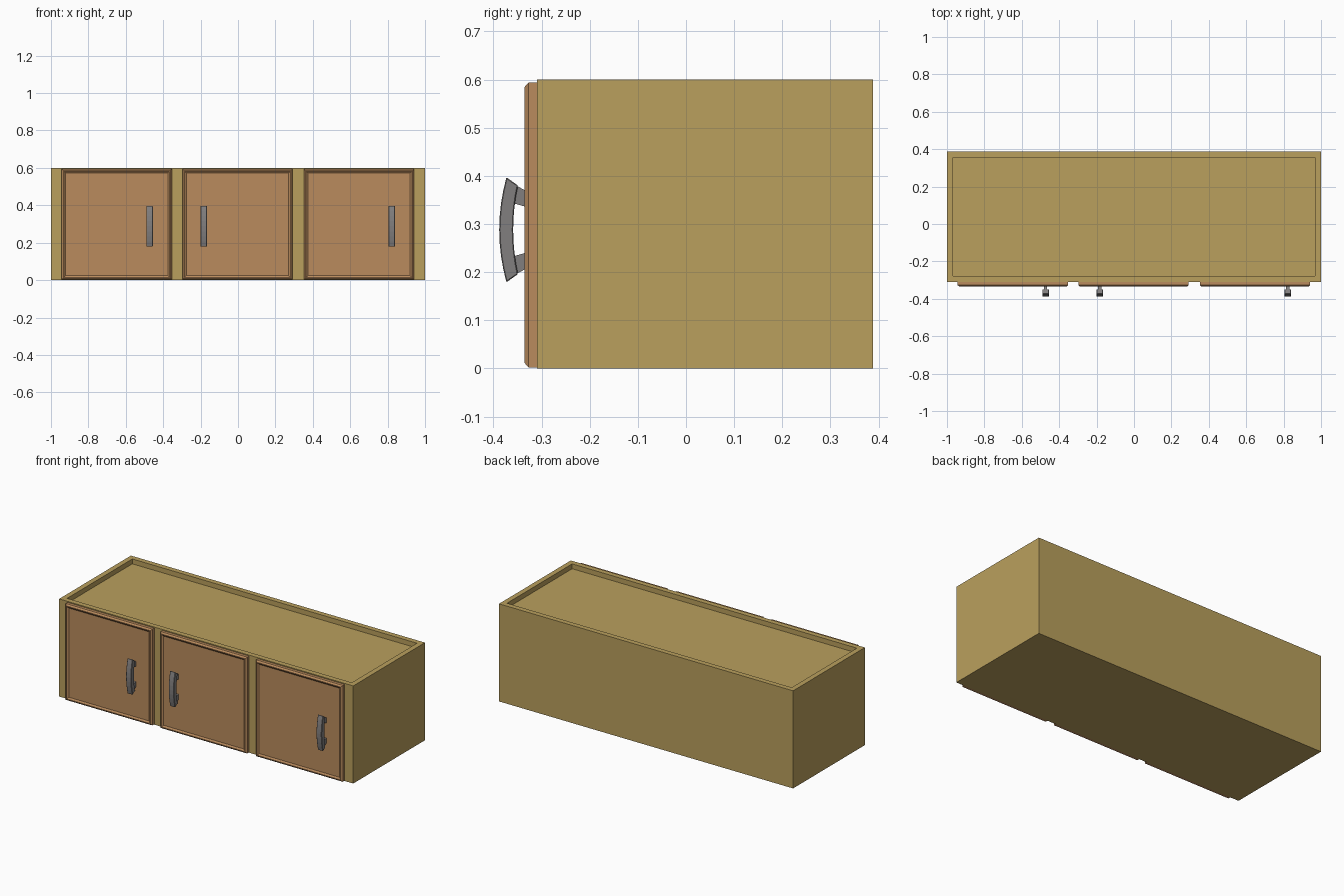
import bpy, bmesh
from mathutils import Vector

if "Cube" in bpy.data.objects:
    bpy.data.objects.remove(bpy.data.objects["Cube"])


def material(name, color):
    m = bpy.data.materials.new(name)
    m.diffuse_color = (*color, 1)
    m.use_nodes = True
    m.node_tree.nodes["Principled BSDF"].inputs["Base Color"].default_value = m.diffuse_color
    return m


WOOD = material("light_wood", (0.49, 0.35, 0.11))
DOOR = material("door_wood", (0.49, 0.26, 0.11))
METAL = material("dark_metal", (0.22, 0.21, 0.21))


def finish(bm, name, mat):
    bmesh.ops.recalc_face_normals(bm, faces=bm.faces[:])
    me = bpy.data.meshes.new(name)
    bm.to_mesh(me)
    bm.free()
    me.materials.append(mat)
    ob = bpy.data.objects.new(name, me)
    bpy.context.collection.objects.link(ob)
    return ob


def loft(rings, name, mat):
    """Bridge equal-length closed rings and cap both ends."""
    bm = bmesh.new()
    loops = [[bm.verts.new(p) for p in r] for r in rings]
    n = len(loops[0])
    for a, b in zip(loops, loops[1:]):
        for i in range(n):
            j = (i + 1) % n
            bm.faces.new((a[i], a[j], b[j], b[i]))
    bm.faces.new(loops[0])
    bm.faces.new(loops[-1])
    return finish(bm, name, mat)


def prism(profile, cx, width, name, mat):
    """Extrude a (y, z) profile along x."""
    return loft([[Vector((cx + s * width / 2, y, z)) for y, z in profile]
                 for s in (-1, 1)], name, mat)


# Cabinet body with a sunken top panel
X, Y0, Y1, H, RIM = 1.0, -0.309, 0.388, 0.6, 0.032


def body_ring(z, d):
    return [(-X + d, Y0 + d, z), (X - d, Y0 + d, z),
            (X - d, Y1 - d, z), (-X + d, Y1 - d, z)]


loft([body_ring(0, 0), body_ring(H, 0), body_ring(H, RIM),
      body_ring(H - 0.03, RIM)], "cabinet_body", WOOD)


# Door: chamfered outer edge, thin raised rim, slightly recessed panel
def door(x0, x1, name):
    z0, z1 = 0.002, 0.594
    steps = [(Y0, 0), (-0.327, 0), (-0.335, 0.009), (-0.335, 0.012),
             (-0.328, 0.022)]
    loft([[(x0 + d, y, z0 + d), (x1 - d, y, z0 + d),
           (x1 - d, y, z1 - d), (x0 + d, y, z1 - d)] for y, d in steps],
         name, DOOR)


# Bowed handle: wide curved grip on two narrower posts
def handle(cx, name):
    mid, half = 0.288, 0.109
    N = 8
    ts = [-1 + 2 * i / N for i in range(N + 1)]
    outer = [(-0.388 + 0.015 * t * t, mid + half * t) for t in ts]
    inner = [(-0.359 + 0.010 * t * t, mid + (half - 0.017) * t)
             for t in reversed(ts)]
    grip = prism(outer + inner, cx, 0.035, name + "_grip", METAL)
    bev = grip.modifiers.new("edge", "BEVEL")
    bev.width = 0.002
    bev.segments = 1
    for s, label in ((1, "upper"), (-1, "lower")):
        post = [(-0.351, 0.091), (-0.327, 0.078), (-0.327, 0.046),
                (-0.358, 0.055)]
        prism([(y, mid + s * z) for y, z in post], cx, 0.017,
              f"{name}_{label}_post", METAL)


for label, x0, x1, hx in (("left", -0.943, -0.353, -0.473),
                          ("middle", -0.298, 0.292, -0.183),
                          ("right", 0.352, 0.942, 0.822)):
    door(x0, x1, label + "_door")
    handle(hx, label + "_handle")
